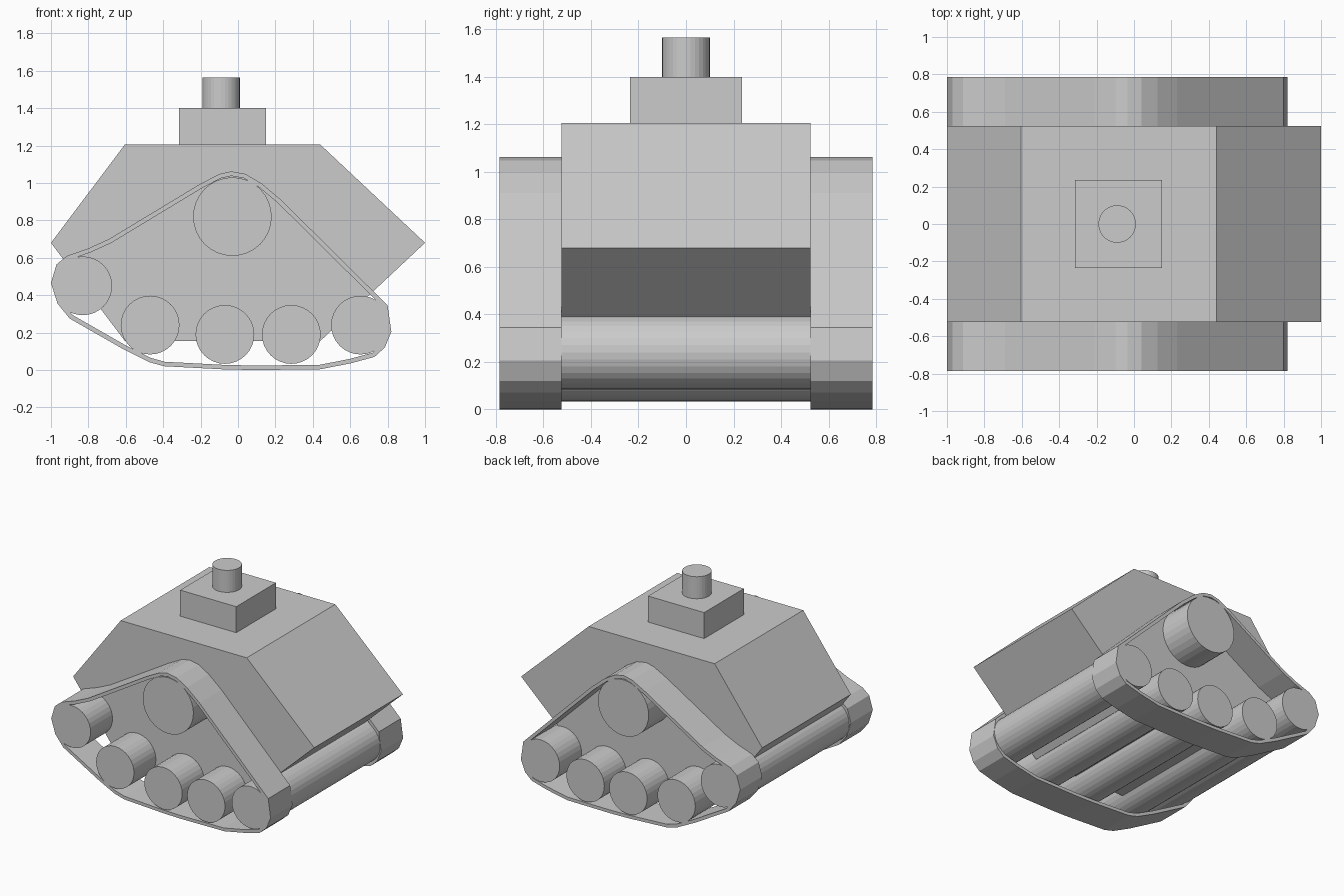
import bpy, bmesh, math
from mathutils import Vector

if "Cube" in bpy.data.objects:
    bpy.data.objects.remove(bpy.data.objects["Cube"])


def make_object(name, verts, faces):
    mesh = bpy.data.meshes.new(name)
    mesh.from_pydata(verts, [], faces)
    bm = bmesh.new()
    bm.from_mesh(mesh)
    bmesh.ops.recalc_face_normals(bm, faces=bm.faces)
    bm.to_mesh(mesh)
    bm.free()
    ob = bpy.data.objects.new(name, mesh)
    bpy.context.collection.objects.link(ob)
    return ob


def prism(name, profile, half_width):
    """Extrude an XZ profile symmetrically along Y."""
    n = len(profile)
    verts = [(x, y, z) for y in (-half_width, half_width) for x, z in profile]
    faces = [(i, (i + 1) % n, n + (i + 1) % n, n + i) for i in range(n)]
    return make_object(name, verts, faces + [tuple(range(n)), tuple(range(n, 2 * n))])


def inset(points, d):
    """Mitred inward offset of a clockwise closed outline."""
    pts = [Vector(p) for p in points]
    out = []
    for i, p in enumerate(pts):
        a = (p - pts[i - 1]).normalized()
        b = (pts[(i + 1) % len(pts)] - p).normalized()
        na, nb = Vector((a.y, -a.x)), Vector((b.y, -b.x))
        out.append(p + (na + nb) * d / (1 + na.dot(nb)))
    return out


def band(name, outer, thickness, y0, y1):
    """Closed belt following an XZ outline."""
    n = len(outer)
    inner = inset(outer, thickness)
    rings = [(outer, y0), (outer, y1), (inner, y1), (inner, y0)]
    verts = [(p[0], y, p[1]) for ring, y in rings for p in ring]
    faces = []
    for r in range(4):
        s = (r + 1) % 4
        for i in range(n):
            j = (i + 1) % n
            faces.append((r * n + i, r * n + j, s * n + j, s * n + i))
    return make_object(name, verts, faces)


# Hull
prism("hull", [(-1, .68), (-.605, 1.205), (.44, 1.205), (1, .68),
               (.44, .155), (-.605, .155)], .525)

# Turret block and hatch post
prism("turret", [(-.315, 1.2), (-.315, 1.4), (.15, 1.4), (.15, 1.2)], .235)
bpy.ops.mesh.primitive_cylinder_add(vertices=32, radius=.1, depth=.175,
                                    location=(-.09, 0, 1.4775))
bpy.context.object.name = "hatch_post"

# Rollers running the full width
HALF = .785
rollers = [(-.03, .82, .21), (-.83, .45, .157), (-.47, .24, .157),
           (-.07, .19, .157), (.285, .19, .157), (.655, .24, .157)]
for k, (x, z, r) in enumerate(rollers):
    bpy.ops.mesh.primitive_cylinder_add(vertices=32, radius=r, depth=2 * HALF,
                                        location=(x, 0, z),
                                        rotation=(math.pi / 2, 0, 0))
    bpy.context.object.name = "drive_roller" if k == 0 else f"road_roller_{k}"

# Tracks on both sides
outline = [(-.21, .99), (-.1, 1.048), (-.035, 1.062), (.04, 1.048), (.125, .998),
           (.23, .91), (.80, .345), (.82, .205), (.785, .12), (.73, .07), (.60, .035),
           (.435, .003), (.08, 0), (-.07, .003), (-.395, .02), (-.475, .042),
           (-.62, .115), (-.9, .275), (-.965, .355), (-1, .465), (-.97, .565),
           (-.915, .61), (-.80, .65), (-.69, .70)]
for side, label in ((-1, "right"), (1, "left")):
    band(f"track_{label}", outline, .024, side * .525, side * HALF)
